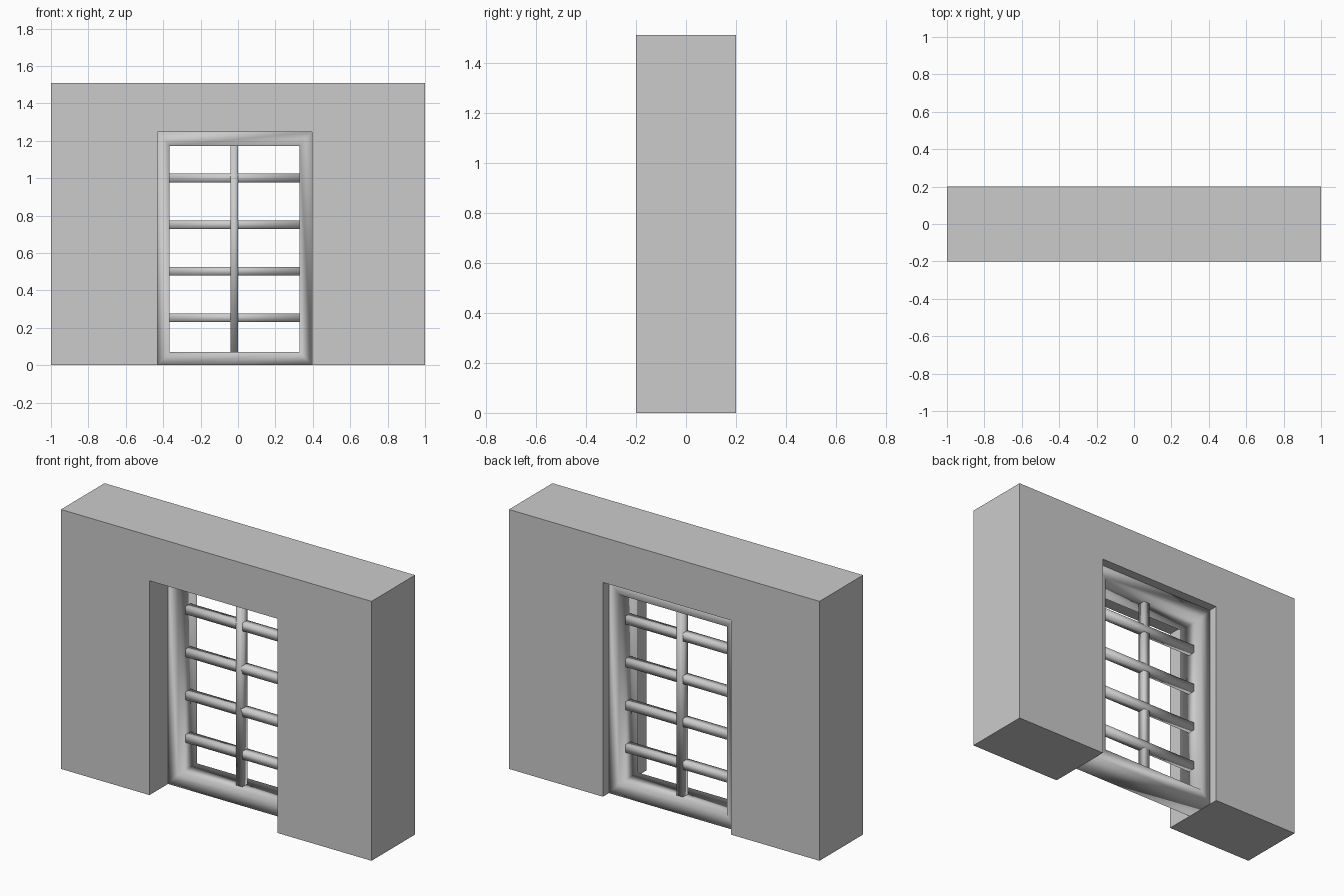
import bpy, bmesh

if "Cube" in bpy.data.objects:
    bpy.data.objects.remove(bpy.data.objects["Cube"])

H = 1.51                              # wall height
OX0, OX1, OZ = -0.43, 0.395, 1.247    # opening in the wall
IX0, IX1, IZ0, IZ1 = -0.365, 0.33, 0.07, 1.172   # clear glass area
FY0, FY1 = -0.03, 0.145               # frame depth
BY0, BY1 = 0.04, 0.086                # bar depth


def finish(name, bm, smooth=False):
    bmesh.ops.recalc_face_normals(bm, faces=bm.faces)
    mesh = bpy.data.meshes.new(name)
    bm.to_mesh(mesh)
    bm.free()
    for p in mesh.polygons:
        p.use_smooth = smooth
    obj = bpy.data.objects.new(name, mesh)
    bpy.context.collection.objects.link(obj)
    return obj


def extrude_outline(name, outline, y0, y1):
    bm = bmesh.new()
    face = bm.faces.new([bm.verts.new((x, y0, z)) for x, z in outline])
    new = bmesh.ops.extrude_face_region(bm, geom=[face])["geom"]
    moved = [g for g in new if isinstance(g, bmesh.types.BMVert)]
    bmesh.ops.translate(bm, verts=moved, vec=(0, y1 - y0, 0))
    return finish(name, bm)


def bar(name, x0, x1, z0, z1):
    obj = extrude_outline(name, [(x0, z0), (x1, z0), (x1, z1), (x0, z1)], BY0, BY1)
    for p in obj.data.polygons:
        p.use_smooth = True


# Wall with an opening down to the floor
extrude_outline("wall", [(-1, 0), (OX0, 0), (OX0, OZ), (OX1, OZ), (OX1, 0),
                         (1, 0), (1, H), (-1, H)], -0.2, 0.2)

# Window frame: rectangular section swept round four mitred corners
bm = bmesh.new()
outer = [(OX0, 0), (OX1, 0), (OX1, OZ), (OX0, OZ)]
inner = [(IX0, IZ0), (IX1, IZ0), (IX1, IZ1), (IX0, IZ1)]
rings = []
for (ox, oz), (ix, iz) in zip(outer, inner):
    rings.append([bm.verts.new(c) for c in
                  ((ox, FY0, oz), (ix, FY0, iz), (ix, FY1, iz), (ox, FY1, oz))])
for i in range(4):
    a, b = rings[i], rings[(i + 1) % 4]
    for j in range(4):
        k = (j + 1) % 4
        bm.faces.new((a[j], a[k], b[k], b[j]))
finish("window_frame", bm, smooth=True)

# Glazing bars
bar("upright_bar", -0.04, 0.0, IZ0, IZ1)
for i in range(4):
    z = 0.254 + i * 0.249
    bar(f"cross_bar_{i + 1}", IX0, IX1, z - 0.023, z + 0.023)
